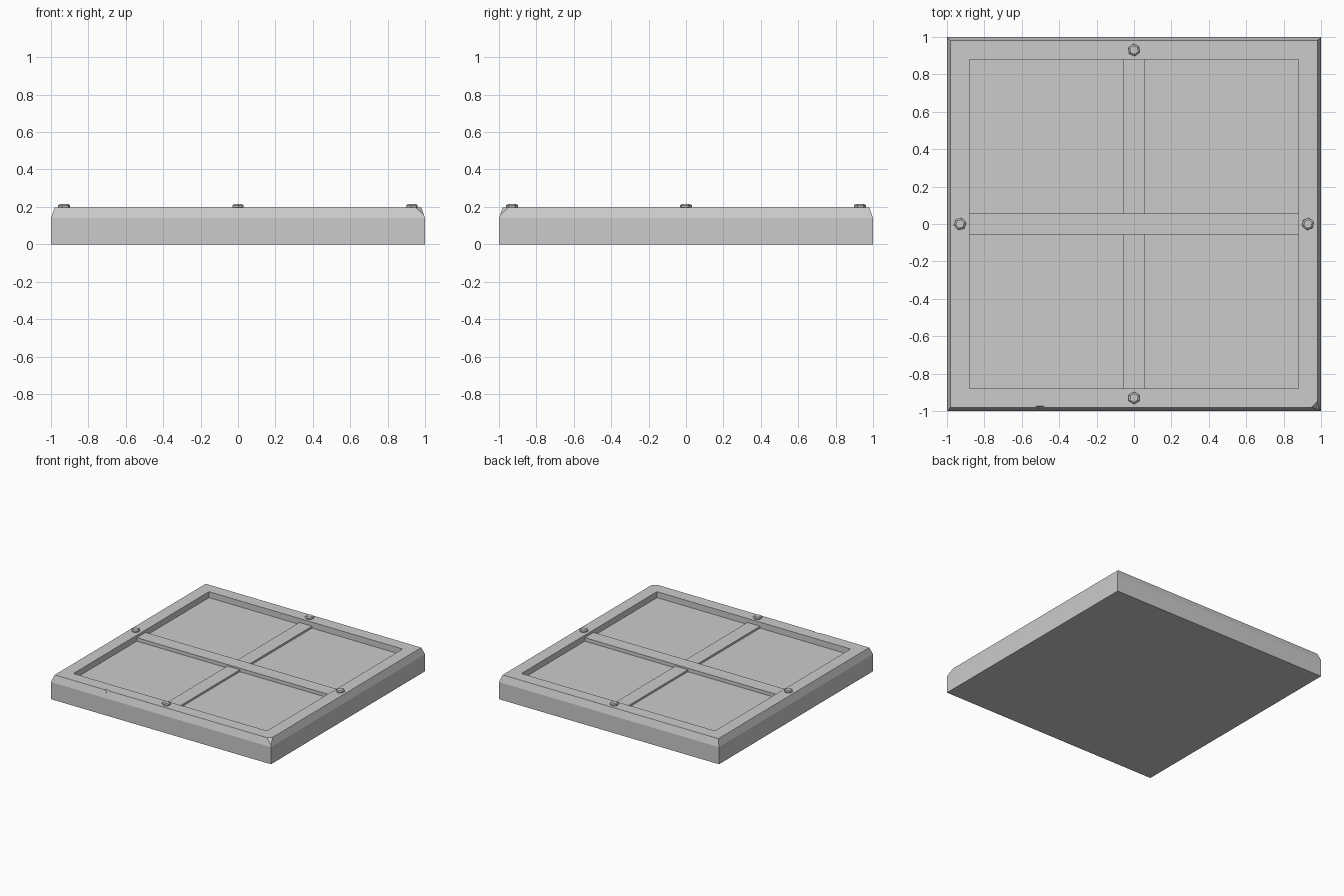
import bpy, bmesh, math
from mathutils import Vector, Matrix

cube = bpy.data.objects.get("Cube")
if cube:
    bpy.data.objects.remove(cube, do_unlink=True)

grey = bpy.data.materials.new("plain grey")
grey.use_nodes = True
colour = (0.6, 0.6, 0.6, 1)
grey.diffuse_color = colour
grey.node_tree.nodes["Principled BSDF"].inputs["Base Color"].default_value = colour

TOP, FLOOR, INNER = 0.197, 0.148, 0.88


def add_object(name, bm):
    bmesh.ops.recalc_face_normals(bm, faces=bm.faces)
    mesh = bpy.data.meshes.new(name)
    bm.to_mesh(mesh)
    bm.free()
    mesh.materials.append(grey)
    ob = bpy.data.objects.new(name, mesh)
    bpy.context.collection.objects.link(ob)
    return ob


def stack(name, rings, sides, turn):
    """Closed solid from (radius, height) rings."""
    bm = bmesh.new()
    loops = []
    for r, z in rings:
        angles = [turn + math.tau * i / sides for i in range(sides)]
        loops.append([bm.verts.new((r * math.cos(a), r * math.sin(a), z)) for a in angles])
    for a, b in zip(loops, loops[1:]):
        for i in range(sides):
            j = (i + 1) % sides
            bm.faces.new((a[i], a[j], b[j], b[i]))
    bm.faces.new(loops[0][::-1])
    bm.faces.new(loops[-1])
    return bm


def bar(name, x0, x1, y0, y1, z0, z1):
    bm = bmesh.new()
    bmesh.ops.create_cube(bm, size=1)
    bmesh.ops.scale(bm, vec=(x1 - x0, y1 - y0, z1 - z0), verts=bm.verts)
    bmesh.ops.translate(bm, vec=((x0 + x1) / 2, (y0 + y1) / 2, (z0 + z1) / 2), verts=bm.verts)
    return add_object(name, bm)


# Slab with sloped rim and sunken panel
profile = [(1, 0), (1, 0.14), (0.98, TOP), (INNER, TOP), (INNER, FLOOR)]
bm = stack("slab", [(r * math.sqrt(2), z) for r, z in profile], 4, math.pi / 4)

# Broken front corner
cut = bmesh.ops.bisect_plane(bm, geom=bm.verts[:] + bm.edges[:] + bm.faces[:],
                             plane_co=(0.965, -0.965, TOP), plane_no=(1, -1, 1.42),
                             clear_outer=True)
edges = [e for e in cut["geom_cut"] if isinstance(e, bmesh.types.BMEdge)]
bmesh.ops.holes_fill(bm, edges=edges, sides=0)
slab = add_object("slab", bm)

# Small nick in the front edge
bm = bmesh.new()
bmesh.ops.create_cone(bm, cap_ends=True, segments=4, radius1=0.022, radius2=0.022, depth=0.06)
bmesh.ops.rotate(bm, verts=bm.verts, matrix=Matrix.Rotation(math.radians(65), 3, "X"))
bmesh.ops.translate(bm, vec=(-0.503, -1.0, TOP + 0.012), verts=bm.verts)
cutter = add_object("nick_cutter", bm)
cutter.hide_render = True
mod = slab.modifiers.new("nick", "BOOLEAN")
mod.operation, mod.object, mod.solver = "DIFFERENCE", cutter, "EXACT"
bpy.context.view_layer.objects.active = slab
bpy.ops.object.modifier_apply(modifier=mod.name)
bpy.data.objects.remove(cutter, do_unlink=True)

# Crossing ribs in the sunken panel
HALF = 0.057
bar("long_rib", -INNER, INNER, -HALF, HALF, FLOOR - 0.01, 0.177)
bar("back_rib", -HALF, HALF, HALF, INNER, FLOOR - 0.01, 0.164)
bar("front_rib", -HALF, HALF, -INNER, -HALF, FLOOR - 0.01, 0.164)

# Hexagonal bolts in the middle of each side
bolt = [(0.029, TOP - 0.005), (0.033, 0.203), (0.033, 0.208), (0.023, 0.215)]
spots = {"right": (-0.93, 0), "left": (0.93, 0), "front": (0, -0.93), "back": (0, 0.93)}
for i, (side, (x, y)) in enumerate(spots.items()):
    bm = stack("bolt", bolt, 6, math.radians(12 + 8 * i))
    bmesh.ops.translate(bm, vec=Vector((x, y, 0)), verts=bm.verts)
    add_object(side + "_bolt", bm)
